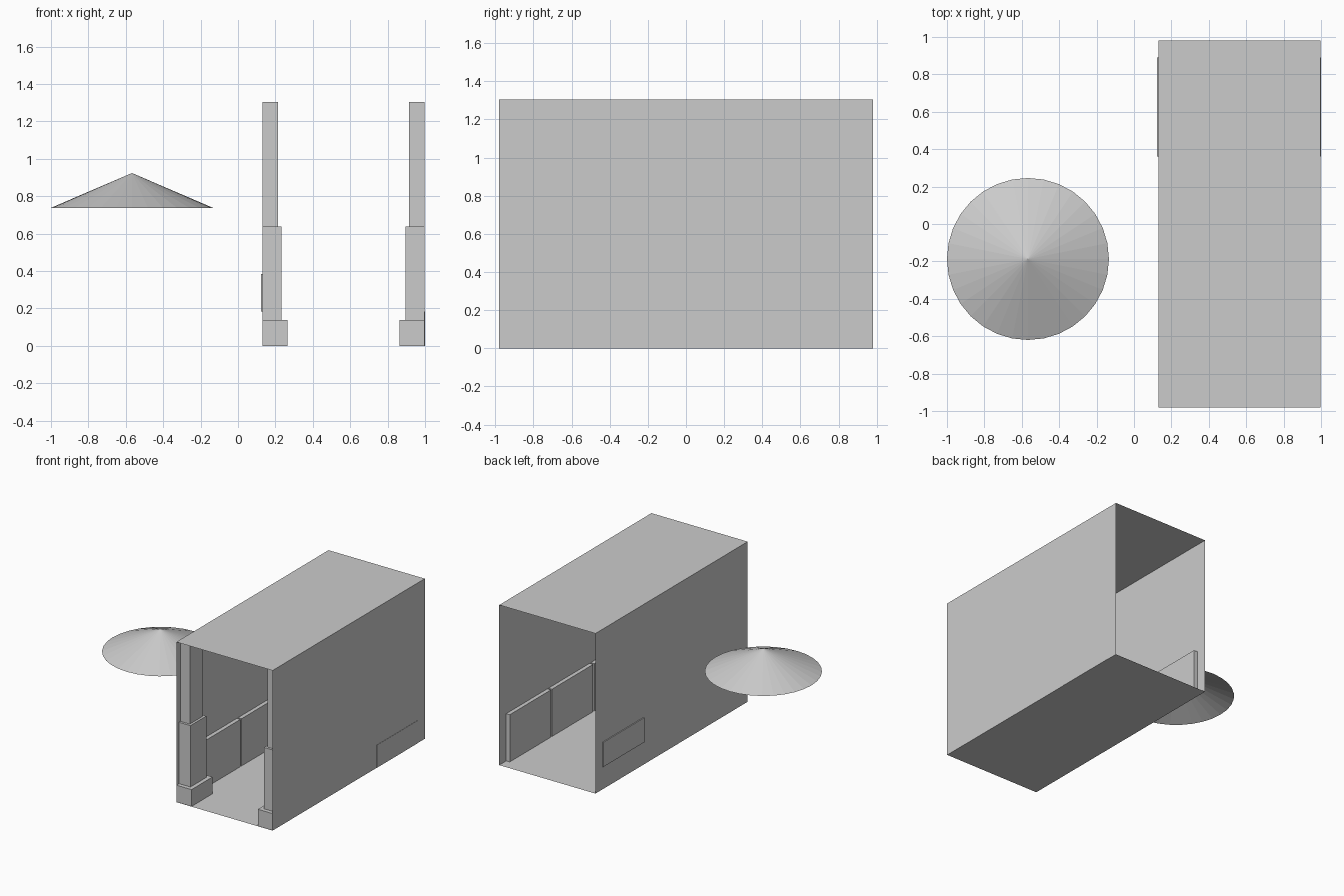
import bpy
import bmesh
from mathutils import Matrix, Vector

cube = bpy.data.objects.get("Cube")
if cube:
    bpy.data.objects.remove(cube, do_unlink=True)

grey = bpy.data.materials.new("plain_grey")
grey.use_nodes = True
grey.diffuse_color = (0.6, 0.6, 0.6, 1)
grey.node_tree.nodes["Principled BSDF"].inputs["Base Color"].default_value = (0.6, 0.6, 0.6, 1)

LEFT, RIGHT = 0.998, 0.13      # passage wall planes
DEPTH, HEIGHT = 0.98, 1.305
PANEL_THICK = 0.032


def finish(name, bm):
    mesh = bpy.data.meshes.new(name)
    bm.to_mesh(mesh)
    bm.free()
    mesh.materials.append(grey)
    obj = bpy.data.objects.new(name, mesh)
    bpy.context.collection.objects.link(obj)
    return obj


def box(name, low, high, open_ends=False):
    low, high = Vector(low), Vector(high)
    bm = bmesh.new()
    bmesh.ops.create_cube(bm, size=1, matrix=Matrix.Translation((low + high) / 2)
                          @ Matrix.Diagonal((*(high - low), 1)))
    if open_ends:
        ends = [f for f in bm.faces if abs(f.normal.y) > 0.9]
        bmesh.ops.delete(bm, geom=ends, context='FACES')
    return finish(name, bm)


def wall_box(name, side, thick, y0, y1, z0, z1, poke=0):
    """Box against the inside of a wall, optionally poking out through it."""
    wall, inward = (LEFT, -1) if side == "left" else (RIGHT, 1)
    xs = sorted((wall - inward * poke, wall + inward * thick))
    box(f"{side}_{name}", (xs[0], y0, z0), (xs[1], y1, z1))


# Open-ended passage: floor, ceiling and two thin walls
box("passage_shell", (RIGHT, -DEPTH, 0), (LEFT, DEPTH, HEIGHT), open_ends=True)

for side in ("left", "right"):
    # Stepped half columns at the front entrance
    for name, half, z0, z1 in (("column_base", 0.135, 0, 0.137),
                               ("column_middle", 0.102, 0.137, 0.637),
                               ("column_shaft", 0.083, 0.637, HEIGHT)):
        centre = -0.842
        wall_box(name, side, half, centre - half, centre + half, z0, z1)

    # Low wall panels: the end ones are split into two rows
    wall_box("middle_panel", side, PANEL_THICK, -0.185, 0.345, 0, 0.385)
    for name, y0, y1 in (("front", -0.715, -0.2), ("rear", 0.36, 0.89)):
        rear = name == "rear"
        wall_box(name + "_lower_panel", side, PANEL_THICK, y0, y1, 0, 0.185,
                 poke=0.002 if rear and side == "left" else 0)
        wall_box(name + "_upper_panel", side, PANEL_THICK, y0, y1, 0.185, 0.385,
                 poke=0.008 if rear and side == "right" else 0)

# Floating shallow cone canopy, open underneath
bm = bmesh.new()
bmesh.ops.create_cone(bm, cap_ends=False, segments=32, radius1=0.433, radius2=0,
                      depth=0.186, matrix=Matrix.Translation((-0.567, -0.187, 0.831)))
bmesh.ops.remove_doubles(bm, verts=bm.verts, dist=0.0001)
finish("cone_canopy", bm)
